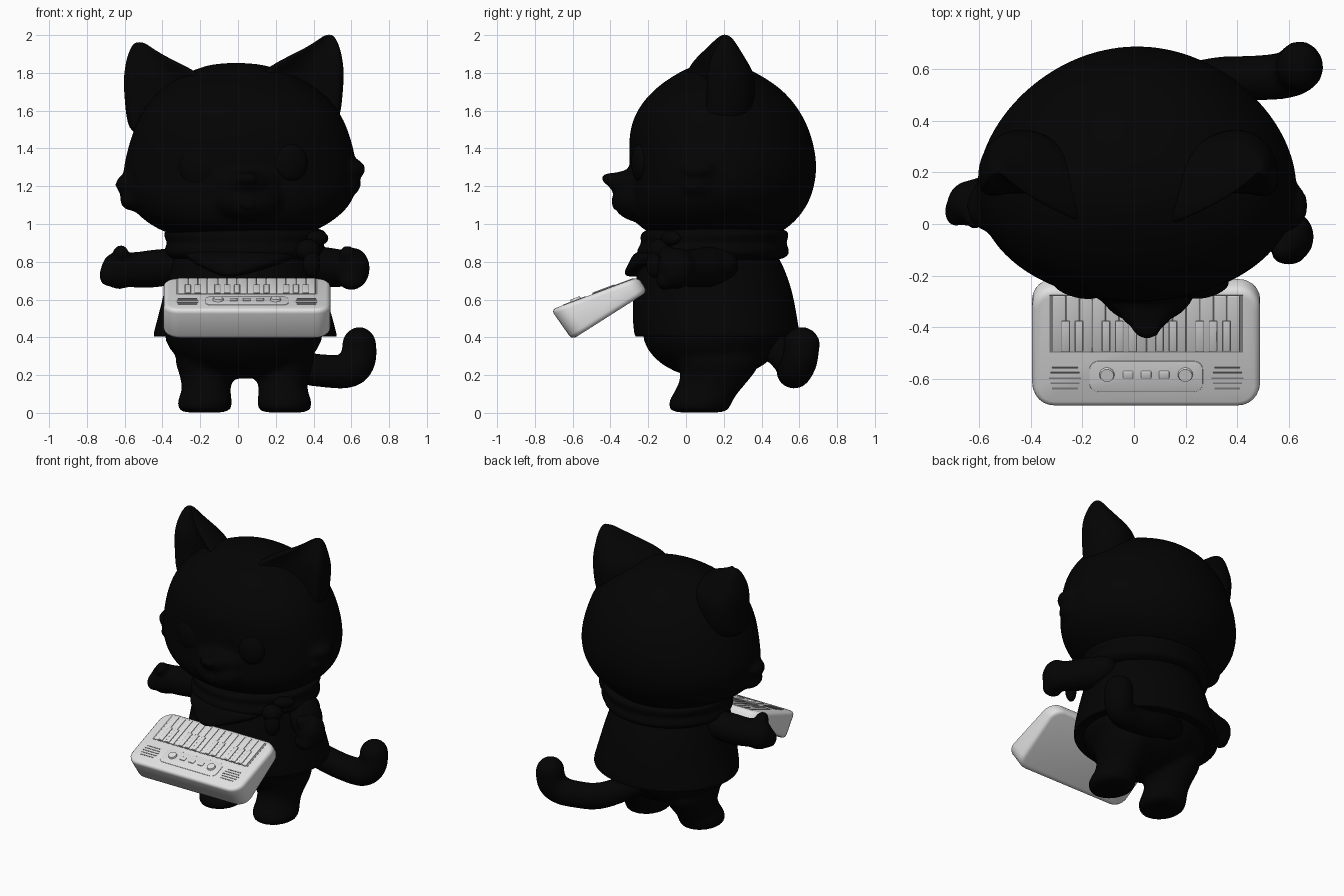
import bpy, bmesh, math
from mathutils import Vector, Matrix

cube = bpy.data.objects.get("Cube")
if cube:
    bpy.data.objects.remove(cube, do_unlink=True)


def material(name, value):
    m = bpy.data.materials.new(name)
    m.use_nodes = True
    color = (value, value, value, 1)
    m.diffuse_color = color
    m.node_tree.nodes["Principled BSDF"].inputs["Base Color"].default_value = color
    return m


BLACK = material("soft_black", 0.001)
GRAY = material("light_gray", 0.76)
GAP = material("gap_gray", 0.28)


def select(objs):
    bpy.ops.object.select_all(action='DESELECT')
    for o in objs:
        o.select_set(True)
    bpy.context.view_layer.objects.active = objs[0]


def finish(o, angle=60):
    """Apply modifiers and shade smooth."""
    select([o])
    bpy.ops.object.convert(target='MESH')
    bpy.ops.object.shade_smooth_by_angle(angle=math.radians(angle))
    return bpy.context.object


def from_bmesh(name, bm, mat):
    bmesh.ops.recalc_face_normals(bm, faces=bm.faces)
    me = bpy.data.meshes.new(name)
    bm.to_mesh(me)
    bm.free()
    me.materials.append(mat)
    o = bpy.data.objects.new(name, me)
    bpy.context.collection.objects.link(o)
    return o


def loft(name, rings, n=20, cup=0, taper=0, skew=0):
    """Elliptical rings (z, x0, x1, y0, y1); cup hollows the front, taper narrows the back,
    skew turns each ring by pushing y along x."""
    bm = bmesh.new()
    loops = []
    for z, x0, x1, y0, y1 in rings:
        loop = []
        for i in range(n):
            a = math.tau * i / n
            s = math.sin(a)
            x = math.cos(a) * (1 - taper * s) * (x1 - x0) / 2
            if s < 0:
                s *= 1 + 2 * cup * s
            y = s * (y1 - y0) / 2 + skew * x
            loop.append(bm.verts.new(((x0 + x1) / 2 + x, (y0 + y1) / 2 + y, z)))
        loops.append(loop)
    for a, b in zip(loops, loops[1:]):
        for i in range(n):
            j = (i + 1) % n
            bm.faces.new((a[i], a[j], b[j], b[i]))
    bm.faces.new(loops[0])
    bm.faces.new(loops[-1])
    o = from_bmesh(name, bm, BLACK)
    o.modifiers.new("smooth", 'SUBSURF').levels = 2
    return finish(o)


def ball(name, loc, radii, turn=0):
    bm = bmesh.new()
    bmesh.ops.create_uvsphere(bm, u_segments=28, v_segments=16, radius=1)
    m = Matrix.Translation(loc) @ Matrix.Rotation(turn, 4, 'Z') @ Matrix.Diagonal((*radii, 1))
    bmesh.ops.transform(bm, matrix=m, verts=bm.verts)
    return finish(from_bmesh(name, bm, BLACK))


def tube(name, points):
    """Soft limb through points (x, y, z, radius)."""
    cu = bpy.data.curves.new(name, 'CURVE')
    cu.dimensions = '3D'
    cu.bevel_depth = 1
    cu.bevel_resolution = 5
    cu.use_fill_caps = True
    sp = cu.splines.new('NURBS')
    sp.points.add(len(points) - 1)
    for p, (x, y, z, r) in zip(sp.points, points):
        p.co = (x, y, z, 1)
        p.radius = r
    sp.use_endpoint_u = True
    sp.order_u = 3
    sp.resolution_u = 8
    cu.materials.append(BLACK)
    o = bpy.data.objects.new(name, cu)
    bpy.context.collection.objects.link(o)
    return finish(o)


def blend(name, objs, voxel=0.02, rounds=5):
    """Fuse overlapping parts into one soft surface."""
    select(objs)
    bpy.ops.object.join()
    o = bpy.context.object
    o.name = o.data.name = name
    r = o.modifiers.new("fuse", 'REMESH')
    r.mode = 'VOXEL'
    r.voxel_size = voxel
    s = o.modifiers.new("soften", 'SMOOTH')
    s.iterations = rounds
    return finish(o, 80)


# Head with pointed muzzle and cheek tufts
skull = loft("skull", [
    (0.92, -.25, .27, -.08, .4), (0.95, -.38, .38, -.2, .5), (1.01, -.49, .5, -.28, .58),
    (1.1, -.58, .6, -.31, .65), (1.2, -.615, .635, -.3, .685), (1.32, -.605, .63, -.3, .7),
    (1.47, -.565, .595, -.31, .67), (1.6, -.51, .54, -.27, .61), (1.72, -.41, .43, -.17, .51),
    (1.81, -.26, .25, -.03, .36), (1.855, -.12, .1, .08, .25)], n=28, taper=.12)
face = [ball("muzzle", (.05, -.24, 1.13), (.19, .15, .12)),
        ball("bridge", (.05, -.27, 1.21), (.17, .1, .085)),
        ball("snout", (.05, -.33, 1.22), (.11, .085, .06)),
        ball("nose_tip", (.05, -.395, 1.24), (.06, .055, .032))]
for side, x, z in ((-1, -.56, 1.21), (1, .585, 1.29)):
    for drop, reach, tall in ((0, .09, .06), (.08, .065, .06)):
        face.append(ball("tuft", (x, .07, z - drop), (reach, .1, tall)))
blend("head", [skull] + face, .018, 4)
ball("nose", (.05, -.418, 1.242), (.034, .025, .02))
ball("mouth", (.05, -.372, 1.12), (.05, .02, .045))
ball("right_eye", (-.22, -.245, 1.3), (.098, .04, .1), -.25)
ball("left_eye", (.28, -.245, 1.325), (.09, .04, .1), .25)

# Ears, cupped toward the front and turned slightly inward
ear = [(1.5, .26, .52, -.05, .3), (1.6, .17, .55, -.12, .35), (1.72, .11, .56, -.14, .365),
       (1.8, .11, .565, -.13, .355), (1.87, .225, .556, -.06, .315), (1.93, .355, .542, .04, .28),
       (1.98, .43, .52, .12, .25), (2.003, .465, .5, .18, .22)]
loft("left_ear", ear, cup=.5, skew=.3)
loft("right_ear", [(z - .04, -b - .045, -a - .035, c, d) for z, a, b, c, d in ear],
     cup=.5, skew=-.3)

# Shirt
loft("shirt", [
    (.43, -.25, .33, -.1, .42), (.405, -.43, .51, -.25, .58), (.4, -.455, .53, -.275, .605),
    (.43, -.45, .525, -.28, .605), (.52, -.425, .5, -.29, .59), (.66, -.39, .46, -.28, .565),
    (.8, -.36, .42, -.25, .51), (.9, -.33, .38, -.2, .45), (1.0, -.25, .3, -.1, .4)], n=24)

# Hips, legs and feet
parts = [ball("hips", (.03, .145, .43), (.42, .375, .25))]
for side in (-1, 1):
    leg = [(0, .1, .33, -.06, .2), (.015, .07, .35, -.09, .23), (.06, .06, .365, -.1, .245),
           (.12, .08, .325, -.055, .285), (.22, .05, .35, -.015, .38), (.34, .02, .4, -.1, .43)]
    parts.append(loft("leg", [(z, *sorted((.035 + side * a, .035 + side * b)), c, d)
                              for z, a, b, c, d in leg]))
blend("hips_and_legs", parts, .02, 3)

# Tail
blend("tail", [
    tube("tail_length", [(.05, .44, .37, .08), (.18, .53, .3, .085), (.32, .565, .24, .088),
                         (.46, .565, .22, .088), (.6, .575, .215, .092), (.645, .61, .29, .098),
                         (.642, .612, .36, .092)]),
    ball("tail_tip", (.642, .612, .36), (.09, .098, .095))], .018, 3)

# Arms and paws
blend("right_arm", [
    tube("upper", [(-.25, .15, .79, .09), (-.42, .13, .765, .105), (-.55, .1, .755, .095),
                   (-.63, .08, .76, .09)]),
    ball("paw", (-.63, .08, .755), (.095, .09, .1)),
    ball("thumb", (-.62, .03, .845), (.042, .05, .045)),
    ball("finger", (-.69, .05, .73), (.045, .06, .06))], .016, 4)
blend("left_arm", [
    ball("shoulder", (.41, .15, .785), (.1, .13, .1)),
    tube("upper", [(.25, .18, .8, .1), (.43, .15, .775, .11), (.52, .03, .765, .105),
                   (.61, -.06, .765, .09)]),
    ball("paw", (.61, -.05, .765), (.088, .1, .11)),
    ball("thumb", (.58, -.1, .84), (.045, .05, .045)),
    ball("finger", (.6, -.11, .7), (.07, .05, .05))], .016, 4)

# Scarf with two folds, front flap, knot and loose ends
loft("scarf", [
    (.8, -.3, .36, -.18, .42), (.815, -.37, .44, -.24, .53), (.85, -.4, .475, -.27, .555),
    (.885, -.385, .46, -.25, .54), (.905, -.38, .455, -.24, .535), (.94, -.4, .475, -.25, .55),
    (.97, -.39, .465, -.22, .54), (.985, -.3, .37, -.15, .44)], n=24)
loft("scarf_flap", [
    (.72, -.08, -.01, -.32, -.24), (.75, -.15, .1, -.33, -.15), (.8, -.26, .28, -.3, 0),
    (.88, -.33, .38, -.27, .2)])
ball("scarf_knot", (.37, -.14, .86), (.07, .06, .06), .7)
ball("scarf_end_upper", (.42, -.08, .925), (.07, .035, .04), .7)
ball("scarf_end_lower", (.39, -.17, .79), (.05, .035, .075), .6)

# Keyboard: u across, v from the back edge to the front, n above the top face
V, N = Vector((0, -.936, -.352)), Vector((0, -.352, .936))
ORIGIN = Vector((.047, -.265, .715))


def place(u, v, n):
    return ORIGIN + Vector((u, 0, 0)) + V * v + N * n


def key_box(name, u, v, n0, n1, mat=GRAY, bevel=.004, floor=None, corner=0):
    """Box on the keyboard; floor slopes the underside, corner rounds the outline."""
    bm = bmesh.new()
    low = floor or ((v[0], n0), (v[1], n0))
    top = [bm.verts.new((a, b, n1)) for a, b in
           ((u[0], v[0]), (u[1], v[0]), (u[1], v[1]), (u[0], v[1]))]
    bot = [bm.verts.new((a, *low[k])) for a, k in ((u[0], 0), (u[1], 0), (u[1], 1), (u[0], 1))]
    bm.faces.new(top)
    bm.faces.new(bot)
    for i in range(4):
        bm.faces.new((top[i], top[(i + 1) % 4], bot[(i + 1) % 4], bot[i]))
    if corner:
        uprights = [e for e in bm.edges if (e.verts[0] in top) != (e.verts[1] in top)]
        bmesh.ops.bevel(bm, geom=uprights, offset=corner, segments=6, affect='EDGES', profile=.5)
    for p in bm.verts:
        p.co = place(*p.co)
    o = from_bmesh(name, bm, mat)
    if bevel:
        b = o.modifiers.new("round", 'BEVEL')
        b.width, b.segments, b.limit_method = bevel, 3, 'ANGLE'
        b.angle_limit = math.radians(40)
    return finish(o, 40)


key_box("keyboard_body", (-.442, .442), (-.012, .48), 0, 0, bevel=.026,
        floor=((-.032, -.09), (.432, -.187)), corner=.085)
key_box("key_bed", (-.375, .375), (.012, .25), -.01, .001, GAP, 0)
STEP = .052
for i in range(14):
    u = (i - 7) * STEP
    key_box("natural_key", (u + .002, u + STEP - .002), (.014, .246), -.01, .004, bevel=.002)
    if i % 7 in (0, 1, 3, 4, 5):
        key_box("sharp_key_edge", (u + STEP - .017, u + STEP + .017), (.116, .246), 0, .0046, GAP, 0)
        key_box("sharp_key", (u + STEP - .015, u + STEP + .015), (.118, .243), 0, .008, bevel=.003)

# Control panel, buttons, knobs and speaker grilles
key_box("control_panel", (-.22, .22), (.285, .412), -.01, .003, bevel=.002, corner=.035)
for u in (-.07, 0, .07):
    key_box("button", (u - .02, u + .02), (.325, .355), 0, .009)
for u in (-.152, .152):
    bm = bmesh.new()
    bmesh.ops.create_cone(bm, cap_ends=True, segments=24, radius1=.03, radius2=.026, depth=.014)
    for p in bm.verts:
        p.co = place(p.co.x + u, p.co.y + .34, p.co.z + .007)
    finish(from_bmesh("knob", bm, GRAY), 40)
for u in (-.315, .315):
    for i in range(5):
        half = .062 - .006 * abs(i - 2)
        key_box("speaker_slot", (u - half, u + half), (.31 + i * .021, .317 + i * .021),
                -.005, .002, GAP, 0)
